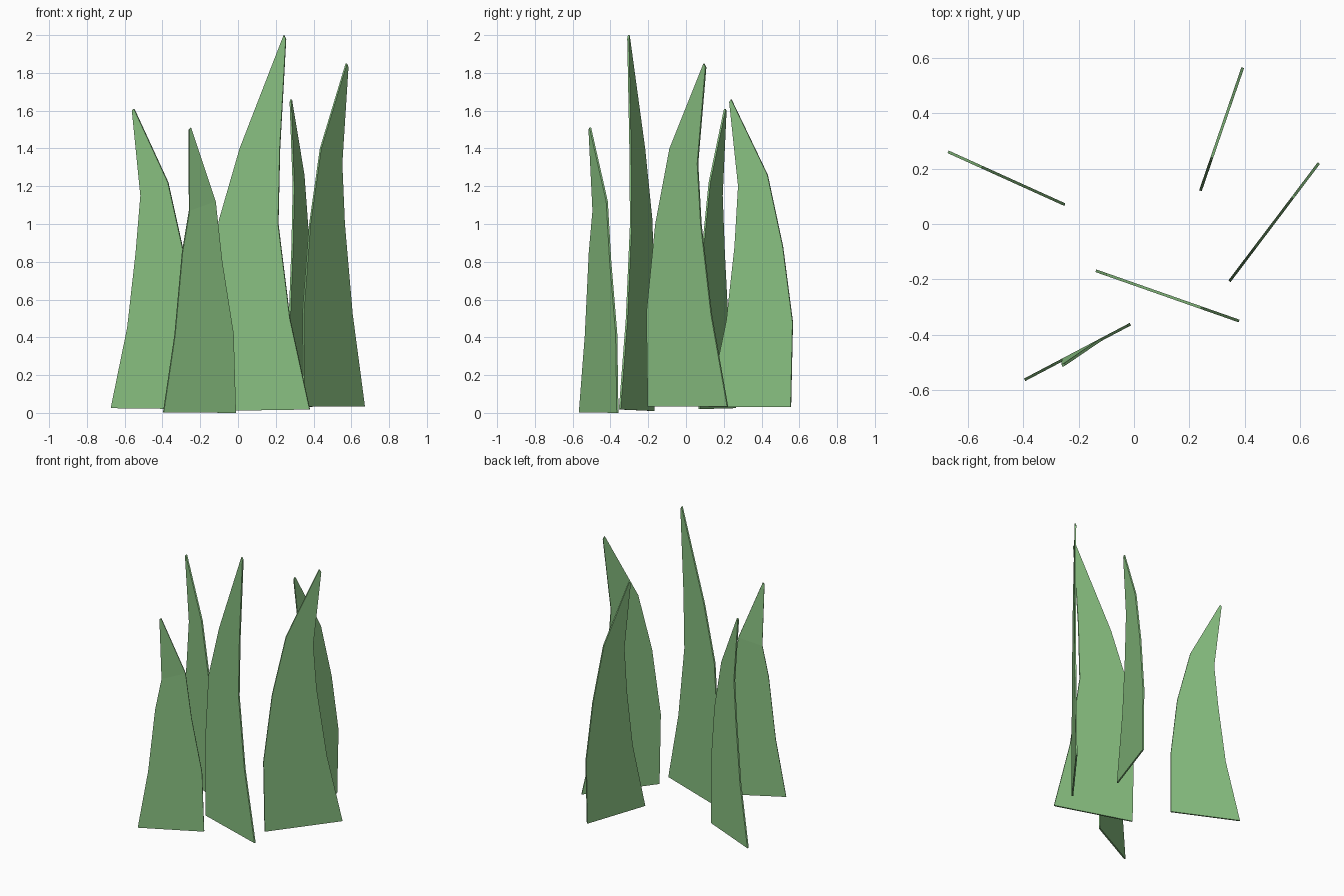
import bpy, bmesh
from mathutils import Vector

if "Cube" in bpy.data.objects:
    bpy.data.objects.remove(bpy.data.objects["Cube"])

green = bpy.data.materials.new("leaf_green")
green.diffuse_color = (0.25, 0.53, 0.22, 1)
green.use_nodes = True
green.node_tree.nodes["Principled BSDF"].inputs["Base Color"].default_value = green.diffuse_color
THICK = 0.01


def blade(name, axis, p, q, rows, tip_lean=0.0):
    """Flat blade standing over the ground line p-q.
    rows: (left u, left z, right u, right z) from base to tip, u along x or y."""
    p, q = Vector(p), Vector(q)
    d = (q - p).normalized()
    n = Vector((-d.y, d.x)) * THICK / 2
    bm = bmesh.new()

    def pair(u, z, lean):
        c = p + (q - p) * ((u - p[axis]) / (q[axis] - p[axis]))
        c = c + Vector((0, lean))
        return [bm.verts.new((c.x + s * n.x, c.y + s * n.y, z)) for s in (-1, 1)]

    rings = []
    for i, (ul, zl, ur, zr) in enumerate(rows):
        lean = tip_lean if i == len(rows) - 1 else 0
        l, r = pair(ul, zl, lean), pair(ur, zr, lean)
        rings.append([l[0], r[0], r[1], l[1]])
    for a, b in zip(rings, rings[1:]):
        for k in range(4):
            j = (k + 1) % 4
            bm.faces.new((a[k], a[j], b[j], b[k]))
    bm.faces.new(rings[0])
    bm.faces.new(rings[-1])
    bmesh.ops.recalc_face_normals(bm, faces=bm.faces[:])
    mesh = bpy.data.meshes.new(name)
    bm.to_mesh(mesh)
    bm.free()
    mesh.materials.append(green)
    bpy.context.collection.objects.link(bpy.data.objects.new(name, mesh))


X, Y = 0, 1
# Blade at the back left
blade("blade_back_left", X, (-0.67, 0.26), (-0.25, 0.07), [
    (-0.672, 0.025, -0.25, 0.02), (-0.585, 0.45, -0.25, 0.45),
    (-0.54, 0.85, -0.29, 0.86), (-0.515, 1.15, -0.37, 1.22),
    (-0.56, 1.6, -0.55, 1.61)])
# Blade at the back right
blade("blade_back_right", Y, (0.24, 0.12), (0.393, 0.565), [
    (0.12, 0.03, 0.555, 0.03), (0.215, 0.49, 0.565, 0.48),
    (0.258, 0.88, 0.513, 0.88), (0.277, 1.2, 0.432, 1.26),
    (0.23, 1.645, 0.24, 1.66)])
# Blade at the right
blade("blade_right", Y, (0.348, -0.203), (0.668, 0.22), [
    (-0.2, 0.035, 0.22, 0.035), (-0.207, 0.53, 0.135, 0.52),
    (-0.16, 1.0, 0.08, 1.0), (-0.085, 1.4, 0.062, 1.32),
    (0.095, 1.85, 0.105, 1.83)])
# Tallest blade at the centre
blade("blade_centre", X, (-0.135, -0.17), (0.378, -0.35), [
    (-0.13, 0.01, 0.38, 0.018), (-0.138, 0.5, 0.275, 0.5),
    (-0.1, 1.02, 0.213, 1.0), (0.01, 1.4, 0.222, 1.4),
    (0.243, 2.0, 0.254, 1.98)])
# Shortest blade at the front left
blade("blade_front_left", X, (-0.395, -0.563), (-0.015, -0.363), [
    (-0.395, 0.003, -0.013, 0.0), (-0.335, 0.41, -0.025, 0.42),
    (-0.295, 0.85, -0.085, 0.8), (-0.258, 1.07, -0.12, 1.12),
    (-0.26, 1.5, -0.25, 1.51)], tip_lean=-0.02)
